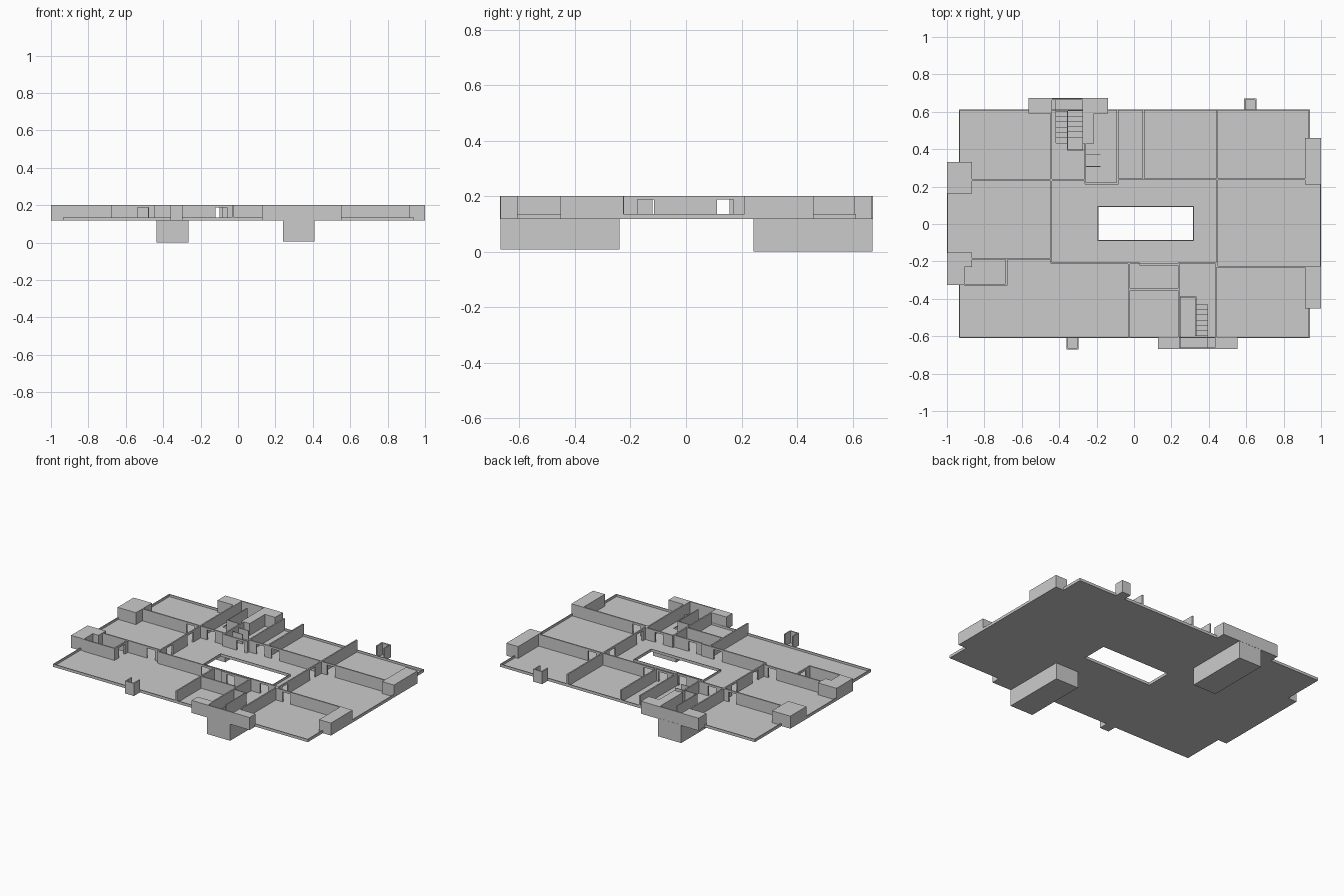
import bpy, bmesh
from mathutils import Matrix, Vector

if "Cube" in bpy.data.objects:
    bpy.data.objects.remove(bpy.data.objects["Cube"])

Z0, ZF, ZR, ZD, ZT = 0.117, 0.121, 0.135, 0.187, 0.20   # base, floor, rim, door head, wall top
T, DOOR = 0.009, 0.06                                   # wall thickness, door width


def build(name, boxes):
    """One object made of (x0, x1, y0, y1, z0, z1) boxes."""
    bm = bmesh.new()
    for x0, x1, y0, y1, z0, z1 in boxes:
        c = Vector(((x0 + x1) / 2, (y0 + y1) / 2, (z0 + z1) / 2))
        s = (abs(x1 - x0), abs(y1 - y0), z1 - z0, 1)
        bmesh.ops.create_cube(bm, size=1, matrix=Matrix.Translation(c) @ Matrix.Diagonal(s))
    me = bpy.data.meshes.new(name)
    bm.to_mesh(me)
    bm.free()
    ob = bpy.data.objects.new(name, me)
    bpy.context.collection.objects.link(ob)
    return ob


def plate(name, solids, holes, z0, z1):
    """Flat plate: union of rectangles minus hole rectangles."""
    rects = solids + holes
    xs = sorted({v for r in rects for v in r[:2]})
    ys = sorted({v for r in rects for v in r[2:]})
    bm = bmesh.new()
    inside = lambda x, y, rs: any(a < x < b and c < y < d for a, b, c, d in rs)
    for xa, xb in zip(xs, xs[1:]):
        for ya, yb in zip(ys, ys[1:]):
            x, y = (xa + xb) / 2, (ya + yb) / 2
            if inside(x, y, solids) and not inside(x, y, holes):
                bm.faces.new([bm.verts.new((p, q, z0)) for p, q in
                              ((xa, ya), (xb, ya), (xb, yb), (xa, yb))])
    bmesh.ops.remove_doubles(bm, verts=bm.verts[:], dist=1e-5)
    ret = bmesh.ops.extrude_face_region(bm, geom=bm.faces[:], use_keep_orig=True)
    moved = [g for g in ret["geom"] if isinstance(g, bmesh.types.BMVert)]
    bmesh.ops.translate(bm, verts=moved, vec=(0, 0, z1 - z0))
    bmesh.ops.recalc_face_normals(bm, faces=bm.faces[:])
    me = bpy.data.meshes.new(name)
    bm.to_mesh(me)
    bm.free()
    ob = bpy.data.objects.new(name, me)
    bpy.context.collection.objects.link(ob)


def wall(axis, at, a, b, doors=(), top=ZT):
    """Boxes of a straight wall along an axis, with door openings below a lintel."""
    spans, p = [], a
    for d in doors:
        spans += [(p, d - DOOR / 2, Z0), (d - DOOR / 2, d + DOOR / 2, ZD)]
        p = d + DOOR / 2
    spans.append((p, b, Z0))
    lo, hi = at - T / 2, at + T / 2
    return [(s, e, lo, hi, z, top) if axis == "x" else (lo, hi, s, e, z, top)
            for s, e, z in spans]


def ring(x0, x1, y0, y1, z0, z1, t=0.006):
    return [(x0, x1, y0, y0 + t, z0, z1), (x0, x1, y1 - t, y1, z0, z1),
            (x0, x0 + t, y0, y1, z0, z1), (x1 - t, x1, y0, y1, z0, z1)]


# stairwells: the back one is the front one turned half round
def front(x0, x1, y0, y1, z0, z1):
    return (x0, x1, y0, y1, z0, z1)


def back(x0, x1, y0, y1, z0, z1):
    return (-x1 - 0.025, -x0 - 0.025, -y1 + 0.004, -y0 + 0.004, z0, z1)


wells = (("front", front, 0.007), ("back", back, 0.0))
openings = [w(*r, 0, 0)[:4] for _, w, _ in wells
            for r in ((0.25, 0.393, -0.66, -0.43), (0.25, 0.33, -0.43, -0.39))]

# floor slab with central opening and stair openings
solids = [(-0.935, 0.94, -0.609, 0.612), (-1, -0.9, -0.2, 0.2), (0.9, 1, -0.23, 0.215),
          (0.236, 0.439, -0.668, -0.5), (-0.446, -0.27, 0.5, 0.673)]
void = (-0.195, 0.32, -0.09, 0.095)
plate("floor_slab", solids, [void] + openings, Z0, ZF)

# low rim round the outside, broken at the corridor ends
r = 0.006
rim = []
for y in (-0.609, 0.612 - r):
    rim.append((-0.935, 0.94, y, y + r, Z0, ZR))
for x, gap in ((-0.935, (-0.2, 0.2)), (0.94 - r, (-0.23, 0.215))):
    rim += [(x, x + r, -0.609, gap[0], Z0, ZR), (x, x + r, gap[1], 0.612, Z0, ZR)]
rim += [(-1, -1 + r, -0.2, 0.2, Z0, ZR), (1 - r, 1, -0.23, 0.215, Z0, ZR)]
build("outer_rim", rim)
build("opening_rim", ring(*void, Z0, ZR, 0.004))

# partition walls: axis, position, start, end, door centres
walls = [("x", 0.235, -0.87, -0.44, [-0.51]), ("x", 0.24, -0.09, 0.92, [0.0, 0.11, 0.52]),
         ("x", -0.185, -0.87, -0.44, [-0.508]), ("x", -0.21, -0.44, 0.03, [-0.09]),
         ("x", -0.217, 0.03, 0.24, [0.1]), ("x", -0.207, 0.24, 0.445, [0.34]),
         ("x", -0.228, 0.437, 0.92, [0.52]), ("x", -0.35, -0.027, 0.24, []),
         ("x", 0.235, -0.44, -0.26, [-0.36]), ("x", 0.217, -0.262, -0.084, [-0.13]),
         ("y", -0.442, -0.21, 0.673, [-0.09, 0.126]), ("y", 0.445, -0.23, 0.612, [-0.145, 0.142]),
         ("y", 0.437, -0.668, -0.205, []), ("y", 0.24, -0.668, -0.207, []),
         ("y", -0.027, -0.609, -0.21, []), ("y", 0.051, 0.24, 0.612, []),
         ("y", -0.088, 0.217, 0.612, []), ("y", -0.26, 0.217, 0.435, []),
         ("x", -0.325, -0.91, -0.68, []), ("y", -0.682, -0.329, -0.185, [-0.25])]
build("partition_walls", [b for w in walls for b in wall(*w)])
build("cubicle_screens", [(-0.26, -0.18, y - 0.002, y + 0.002, ZF, 0.185) for y in (0.37, 0.307)])

# solid closed blocks standing at the edges
build("edge_blocks", [(*b, Z0, ZT) for b in (
    (-1, -0.865, 0.163, 0.332), (-1, -0.865, -0.23, -0.153), (-1, -0.907, -0.325, -0.23),
    (0.913, 1, 0.21, 0.46), (0.913, 1, -0.452, -0.225),
    (0.436, 0.553, -0.668, -0.605), (0.127, 0.24, -0.668, -0.605),
    (-0.564, -0.442, 0.59, 0.673), (-0.275, -0.14, 0.59, 0.673), (-0.275, -0.215, 0.43, 0.59))])

# small U-shaped niches on the long sides, open to the inside
for name, x0, x1, s in (("front_niche", -0.362, -0.296, -1), ("back_niche", 0.589, 0.655, 1)):
    yi, yo, t = 0.606 * s, 0.671 * s, 0.008
    build(name, [(x0, x0 + t, yi, yo, Z0, ZT), (x1 - t, x1, yi, yo, Z0, ZT),
                 (x0, x1, yo - s * t, yo, Z0, ZT), (x0, x1, yi, yo, Z0, ZF)])

# sunken stairwells with two flights and a half landing
N = 6
for name, w, zb in wells:
    shell = ring(0.24, 0.41, -0.668, -0.24, zb, Z0) + [(0.24, 0.41, -0.668, -0.24, zb, zb + 0.004)]
    build(name + "_stair_pit", [w(*b) for b in shell])
    mid, steps = 0.062, [(0.246, 0.404, -0.662, -0.6, 0.056, 0.062)]
    for i in range(N):
        ya, yb = -0.6 + 0.17 * i / N, -0.6 + 0.17 * (i + 1) / N
        zu = mid + (ZF - mid) * (i + 1) / (N + 1)
        zl = mid - (mid - zb) * (i + 1) / (N + 1)
        steps += [(0.333, 0.404, ya, yb, zu - 0.014, zu),
                  (0.246, 0.327, ya, yb, max(zb, zl - 0.014), zl)]
    build(name + "_stairs", [w(*b) for b in steps])
    rail = [(0.327, 0.333, -0.6, -0.39, 0.06, ZT), (0.244, 0.333, -0.393, -0.388, Z0, ZT)]
    build(name + "_stair_rail", [w(*b) for b in rail])
    build(name + "_stair_end_wall", [w(0.24, 0.437 if name == "front" else 0.42,
                                       -0.668, -0.66, Z0, ZT)])
